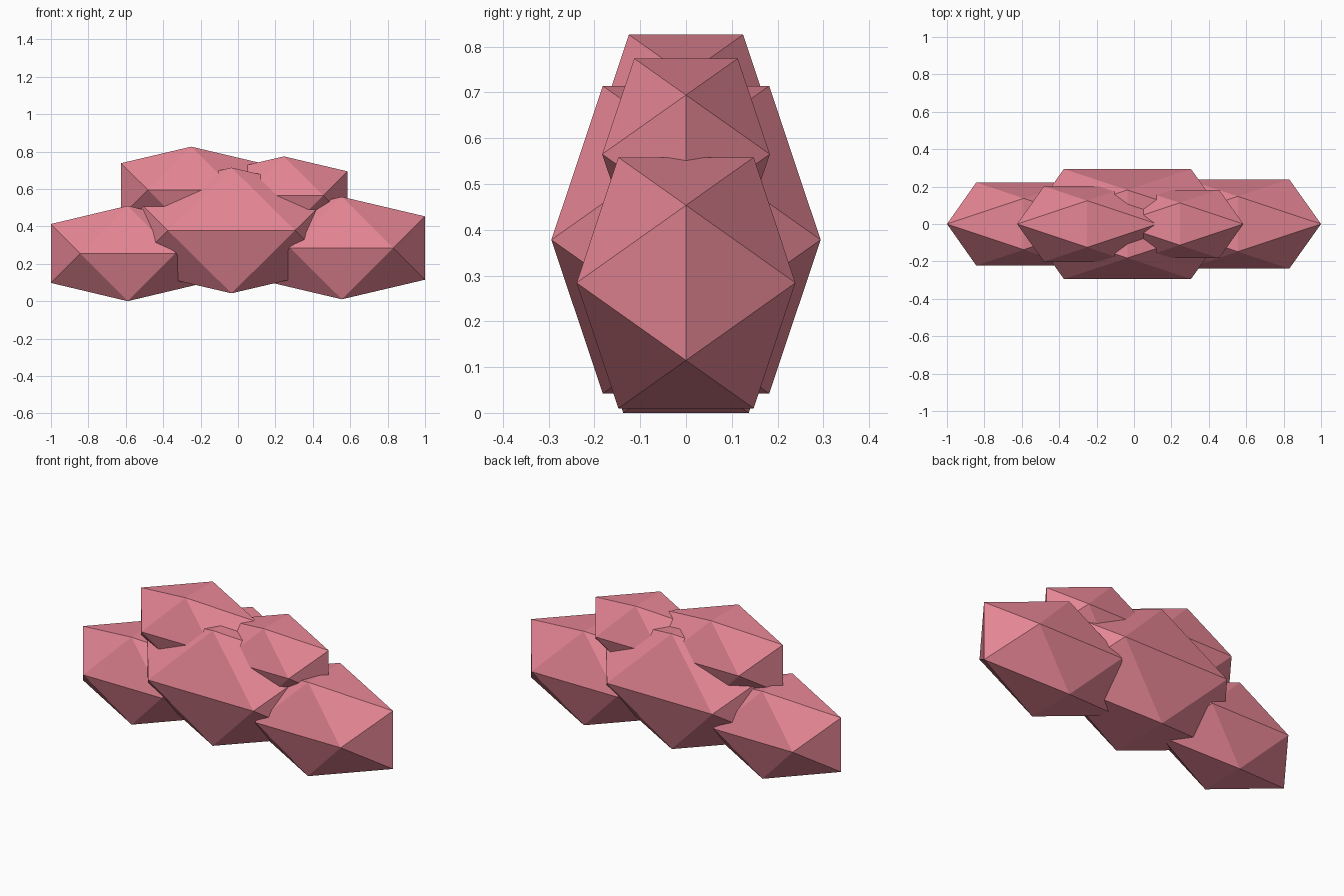
import bpy, bmesh
from math import sqrt

cube = bpy.data.objects.get("Cube")
if cube:
    bpy.data.objects.remove(cube, do_unlink=True)

SHORT = 2 / (1 + sqrt(5))  # short side of each golden rectangle

pink = bpy.data.materials.new("dusty_pink")
pink.use_nodes = True
colour = (0.78, 0.235, 0.295, 1)
pink.diffuse_color = colour
pink.node_tree.nodes["Principled BSDF"].inputs["Base Color"].default_value = colour


def puff(name, x, z, half_size):
    """Stretched icosahedron: hull of three crossed golden rectangles."""
    bm = bmesh.new()
    for a in (-1, 1):
        for b in (-SHORT, SHORT):
            for corner in ((0, b, a), (b, a, 0), (a, 0, b)):
                bm.verts.new([c * h for c, h in zip(corner, half_size)])
    bmesh.ops.convex_hull(bm, input=bm.verts)
    bmesh.ops.recalc_face_normals(bm, faces=bm.faces)
    mesh = bpy.data.meshes.new(name)
    bm.to_mesh(mesh)
    bm.free()
    mesh.materials.append(pink)
    obj = bpy.data.objects.new(name, mesh)
    obj.location = (x, 0, z)
    bpy.context.collection.objects.link(obj)


# Cloud puffs: lower row, then upper row
puff("lower_right_puff", -0.59, 0.255, (0.41, 0.222, 0.255))
puff("lower_left_puff", 0.555, 0.284, (0.445, 0.239, 0.274))
puff("centre_puff", -0.035, 0.378, (0.55, 0.294, 0.336))
puff("upper_right_puff", -0.25, 0.595, (0.375, 0.202, 0.231))
puff("upper_left_puff", 0.245, 0.565, (0.34, 0.183, 0.209))
